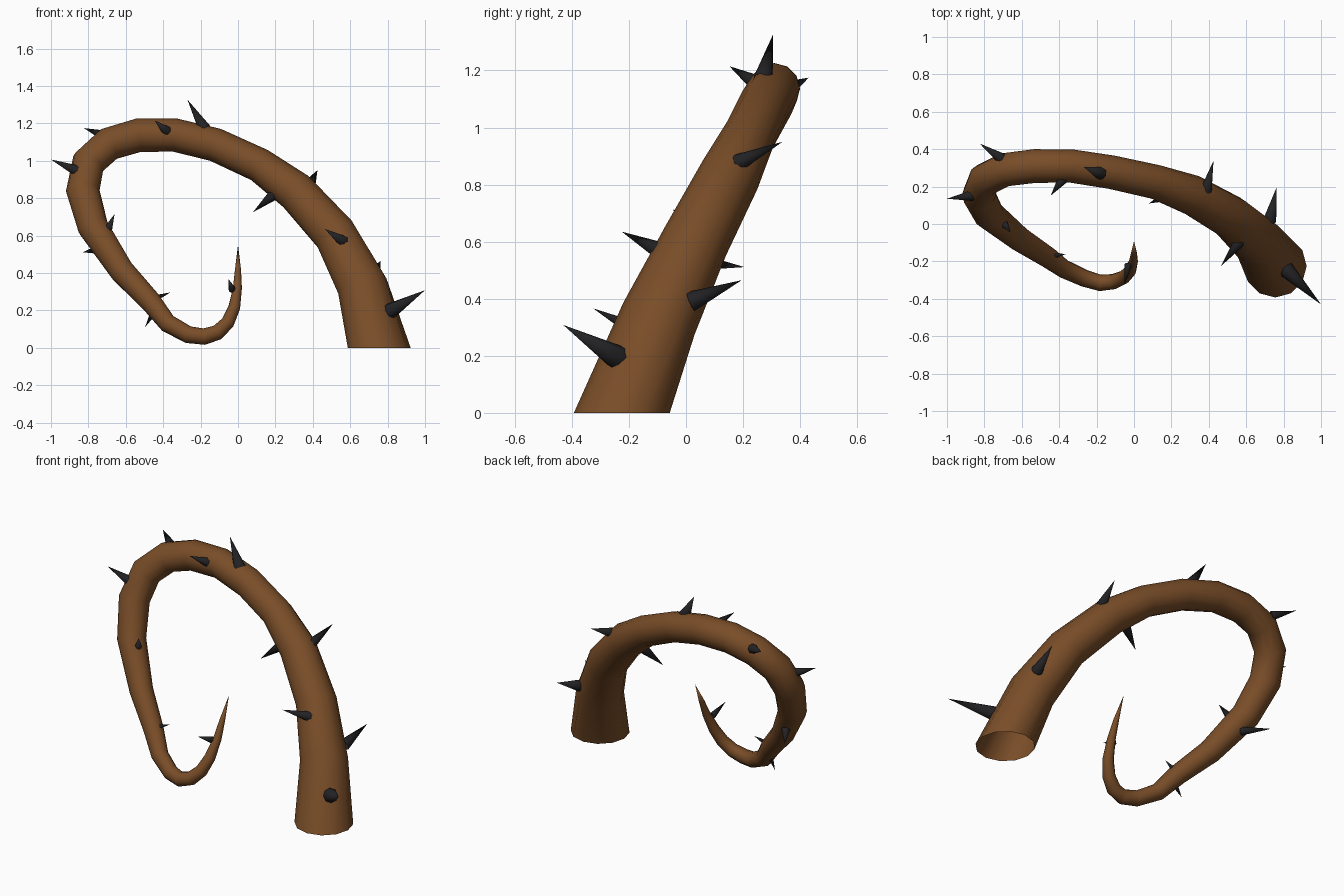
import bpy, bmesh, math
from mathutils import Vector

if "Cube" in bpy.data.objects:
    bpy.data.objects.remove(bpy.data.objects["Cube"])


def material(name, rgb):
    m = bpy.data.materials.new(name)
    m.diffuse_color = (*rgb, 1)
    m.use_nodes = True
    m.node_tree.nodes["Principled BSDF"].inputs["Base Color"].default_value = m.diffuse_color
    return m


brown = material("vine brown", (0.19, 0.074, 0.021))
black = material("thorn black", (0.016, 0.016, 0.018))


def skin(name, rings, mat, cap_end=None):
    """Bridge a list of equal rings into a smooth tube, optionally ending in a point."""
    bm = bmesh.new()
    rows = [[bm.verts.new(p) for p in ring] for ring in rings]
    n = len(rows[0])
    for a, b in zip(rows, rows[1:]):
        for i in range(n):
            j = (i + 1) % n
            bm.faces.new((a[i], a[j], b[j], b[i]))
    if cap_end is not None:
        tip = bm.verts.new(cap_end)
        for i in range(n):
            bm.faces.new((rows[-1][i], rows[-1][(i + 1) % n], tip))
    for f in bm.faces:
        f.smooth = True
    mesh = bpy.data.meshes.new(name)
    bm.to_mesh(mesh)
    bm.free()
    mesh.materials.append(mat)
    ob = bpy.data.objects.new(name, mesh)
    bpy.context.collection.objects.link(ob)
    return ob


def ring(center, axis, radius, ref, n):
    axis = axis.normalized()
    u = (ref - axis * ref.dot(axis)).normalized()
    v = axis.cross(u)
    return [center + radius * (u * math.cos(a) + v * math.sin(a))
            for a in (2 * math.pi * i / n for i in range(n))]


# Curling vine: x, y, z, radius along the centre line
path = [
    (.755, -.225, 0, .168), (.665, -.095, .33, .137), (.52, .035, .605, .118),
    (.31, .155, .835, .108), (.115, .225, .977, .092), (-.12, .277, 1.085, .09),
    (-.335, .31, 1.137, .089), (-.53, .31, 1.137, .09), (-.69, .29, 1.09, .09),
    (-.80, .235, .99, .09), (-.83, .155, .84, .09), (-.775, .05, .645, .083),
    (-.62, -.075, .41, .068), (-.465, -.175, .245, .058), (-.375, -.24, .13, .05),
    (-.265, -.29, .07, .046), (-.18, -.315, .06, .044), (-.11, -.308, .082, .041),
    (-.055, -.285, .135, .037), (-.02, -.25, .215, .032), (-.003, -.2, .32, .024),
    (0, -.155, .42, .016),
]
vine_tip = Vector((0, -.09, .55))
centers = [Vector(p[:3]) for p in path] + [vine_tip]
plane_normal = Vector((0, -.87, .5))
rings = []
for i, p in enumerate(path):
    if i == 0:
        axis = Vector((0, 0, 1))
    else:
        axis = (centers[i] - centers[i - 1]).normalized() + (centers[i + 1] - centers[i]).normalized()
    rings.append(ring(centers[i], axis, p[3], plane_normal, 12))
skin("vine", rings, brown, vine_tip)

# Thorns: base point, tip point, base radius
thorns = [
    ((.82, -.25, .2), (1, -.43, .308), .044), ((.73, .04, .4), (.762, .195, .465), .034),
    ((.56, -.10, .572), (.465, -.225, .635), .033), ((.39, .2, .885), (.425, .338, .95), .03),
    ((.18, .15, .81), (.08, .11, .725), .032), ((-.19, .275, 1.19), (-.27, .305, 1.326), .034),
    ((-.395, .22, 1.172), (-.445, .152, 1.215), .026), ((-.73, .365, 1.14), (-.825, .43, 1.175), .028),
    ((-.88, .15, .955), (-1, .135, 1.007), .029), ((-.69, -.005, .645), (-.66, -.045, .715), .024),
    ((-.75, .08, .525), (-.83, .205, .511), .025), ((-.425, -.17, .272), (-.362, -.16, .296), .017),
    ((-.46, -.185, .175), (-.497, -.175, .11), .018), ((-.035, -.24, .323), (-.05, -.325, .366), .019),
]
for k, (a, b, r) in enumerate(thorns):
    a, b = Vector(a), Vector(b)
    axis = b - a
    ref = Vector((0, 0, 1)) if abs(axis.normalized().z) < .9 else Vector((1, 0, 0))
    foot = a - axis.normalized() * .025
    skin(f"thorn_{k + 1}", [ring(foot, axis, r * 1.05, ref, 8)], black, b)
